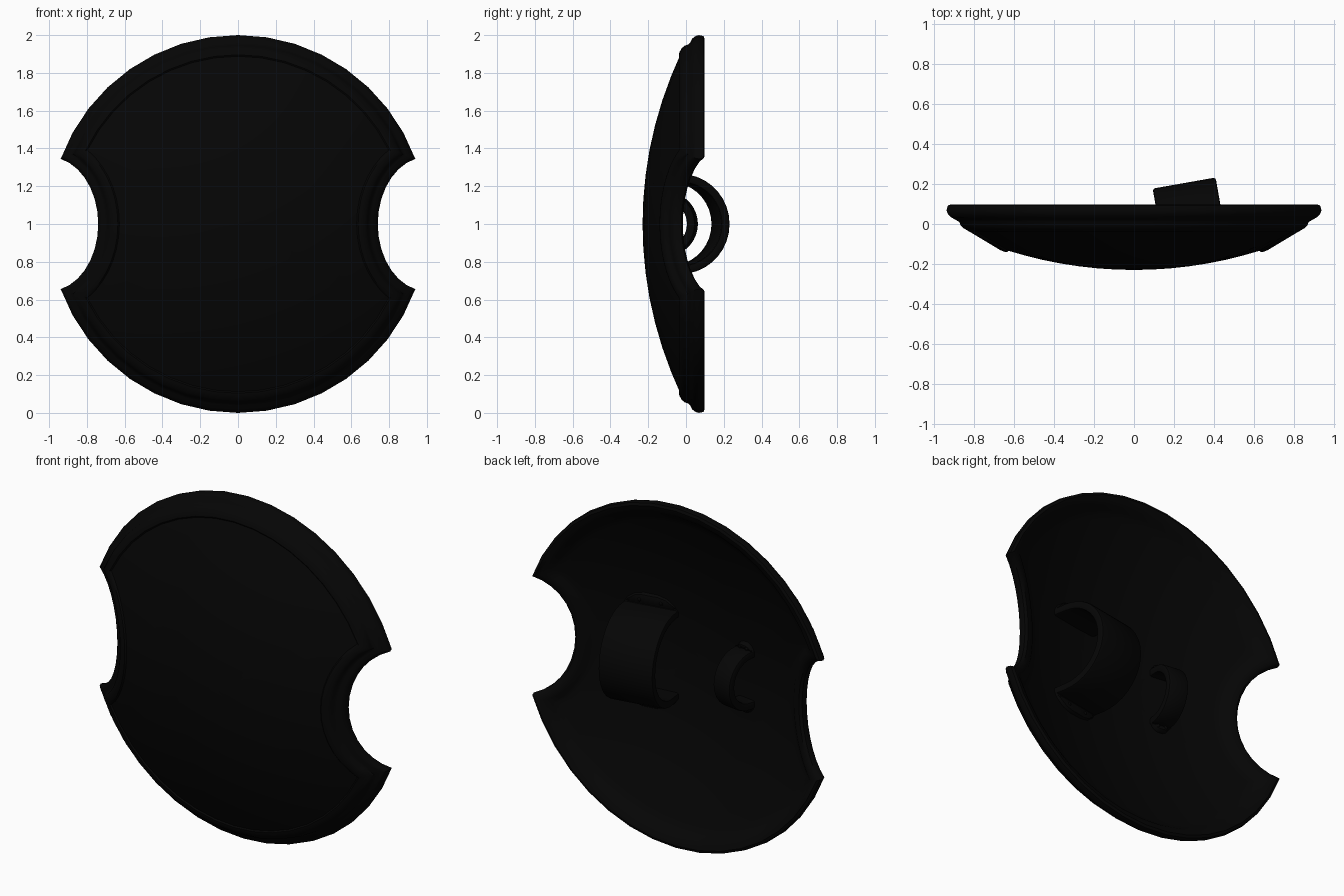
import bpy, bmesh
from math import sin, cos, pi, sqrt, atan2, radians
from mathutils import Vector, Matrix

if "Cube" in bpy.data.objects:
    bpy.data.objects.remove(bpy.data.objects["Cube"])

black = bpy.data.materials.new("matte black")
black.diffuse_color = (0.0016, 0.0016, 0.0016, 1)
black.use_nodes = True
black.node_tree.nodes["Principled BSDF"].inputs["Base Color"].default_value = black.diffuse_color

BITE_X, BITE_A, BITE_B = 1.0, 0.26, 0.355  # side cut-out ellipses
DOME_R, FRONT = 2.1, -0.23                 # dome radius and front-most depth
BACK = 0.063                               # panel thickness


def dome(x, z):
    return FRONT + DOME_R - sqrt(DOME_R ** 2 - x * x - z * z)


def finish(name, bm):
    bmesh.ops.recalc_face_normals(bm, faces=bm.faces)
    mesh = bpy.data.meshes.new(name)
    bm.to_mesh(mesh)
    bm.free()
    obj = bpy.data.objects.new(name, mesh)
    bpy.context.collection.objects.link(obj)
    mesh.materials.append(black)
    return obj


def smooth(obj, angle=35):
    bpy.ops.object.select_all(action='DESELECT')
    obj.select_set(True)
    bpy.context.view_layer.objects.active = obj
    bpy.ops.object.convert(target='MESH')
    bpy.ops.object.shade_smooth_by_angle(angle=radians(angle))


def outline(d, n_arc=16, n_bite=14):
    """Disc with two side bites, inset by d."""
    R, A, B = 1 - d, BITE_A + d, BITE_B + d
    lo, hi = 0.05, 1.2                           # corner angle by bisection
    for _ in range(40):
        m = (lo + hi) / 2
        inside = ((R * cos(m) - BITE_X) / A) ** 2 + (R * sin(m) / B) ** 2 < 1
        lo, hi = (m, hi) if inside else (lo, m)
    a = lo
    b = atan2(R * sin(a) / B, (BITE_X - R * cos(a)) / A)
    half = []
    for i in range(n_arc):                       # top arc, right to left
        t = a + (pi - 2 * a) * i / n_arc
        half.append((R * cos(t), R * sin(t)))
    for i in range(n_bite):                      # left bite, top to bottom
        t = b - 2 * b * i / n_bite
        half.append((-BITE_X + A * cos(t), B * sin(t)))
    return half + [(-px, -pz) for px, pz in half]


# Shield body: rings of (inset, depth offset, scale) from front centre to back centre
panel = [0.15, 0.3, 0.45, 0.6, 0.75, 0.9]
rings = [(0.13, 0, s) for s in panel]
rings += [(d, o, 1) for d, o in [
    (0.13, 0), (0.112, 0), (0.104, -0.009), (0.09, -0.012), (0.068, -0.01), (0.055, 0),
    (0.05, 0.014), (0.038, 0.02), (0.018, 0.02), (0.005, 0.03), (0, 0.045), (0.005, 0.072),
    (0.02, 0.086), (0.045, 0.089), (0.065, 0.085), (0.085, 0.07), (0.1, BACK), (0.13, BACK)]]
rings += [(0.13, BACK, s) for s in reversed(panel)]

bm = bmesh.new()
loops = []
for d, off, s in rings:
    pts = [(x * s, z * s) for x, z in outline(d)]
    loops.append([bm.verts.new((x, dome(x, z) + off, z + 1)) for x, z in pts])
n = len(loops[0])
for A, B in zip(loops, loops[1:]):
    for i in range(n):
        j = (i + 1) % n
        bm.faces.new((A[i], A[j], B[j], B[i]))
for loop, off in ((loops[0], 0), (loops[-1], BACK)):
    c = bm.verts.new((0, FRONT + off, 1))
    for i in range(n):
        bm.faces.new((c, loop[i], loop[(i + 1) % n]))
smooth(finish("shield_body", bm), 40)


def strap(name, x, y, radius, width, tilt, tab):
    """Arched arm strap with straight legs and rounded mounting tabs."""
    thick = 0.045
    r = radius - thick / 2
    foot = dome(x, r) + BACK - 0.006 - y         # local depth of the back panel
    half = [(r + tab, foot + 0.02, 0.25), (r + tab * 0.85, foot + 0.017, 0.6),
            (r + tab * 0.5, foot + 0.01, 0.88), (r + 0.015, foot, 1), (r, foot + 0.015, 1)]
    path = list(half)
    path += [(r * cos(pi * i / 18), r * sin(pi * i / 18), 1) for i in range(19)]
    path += [(-z, dy, w) for z, dy, w in reversed(half)]
    M = Matrix.Translation((x, y, 1)) @ Matrix.Rotation(tilt, 4, 'Z')
    bm = bmesh.new()
    rows = []
    for z, dy, w in path:
        rows.append([bm.verts.new(M @ Vector((k * w * width / 2, dy, z))) for k in (-1, 1)])
    for a, b in zip(rows, rows[1:]):
        bm.faces.new((a[0], a[1], b[1], b[0]))
    obj = finish(name, bm)
    mod = obj.modifiers.new("thickness", 'SOLIDIFY')
    mod.thickness, mod.offset = thick, 0
    bev = obj.modifiers.new("soft_edges", 'BEVEL')
    bev.width, bev.segments, bev.limit_method = 0.012, 2, 'ANGLE'
    bev.angle_limit = radians(60)
    bev.use_clamp_overlap = False
    smooth(obj)

    # Rivets on the tabs
    bm = bmesh.new()
    for side in (-1, 1):
        for k in (-0.2, 0.2):
            p = M @ Vector((k * width, foot + 0.03, side * (r + tab * 0.55)))
            bmesh.ops.create_uvsphere(bm, u_segments=8, v_segments=6, radius=0.012,
                                      matrix=Matrix.Translation(p))
    smooth(finish(name + "_rivets", bm))


strap("forearm_strap", 0.297, -0.056, 0.265, 0.32, radians(10), 0.09)
strap("hand_strap", -0.29, -0.112, 0.17, 0.12, radians(-8), 0.055)
